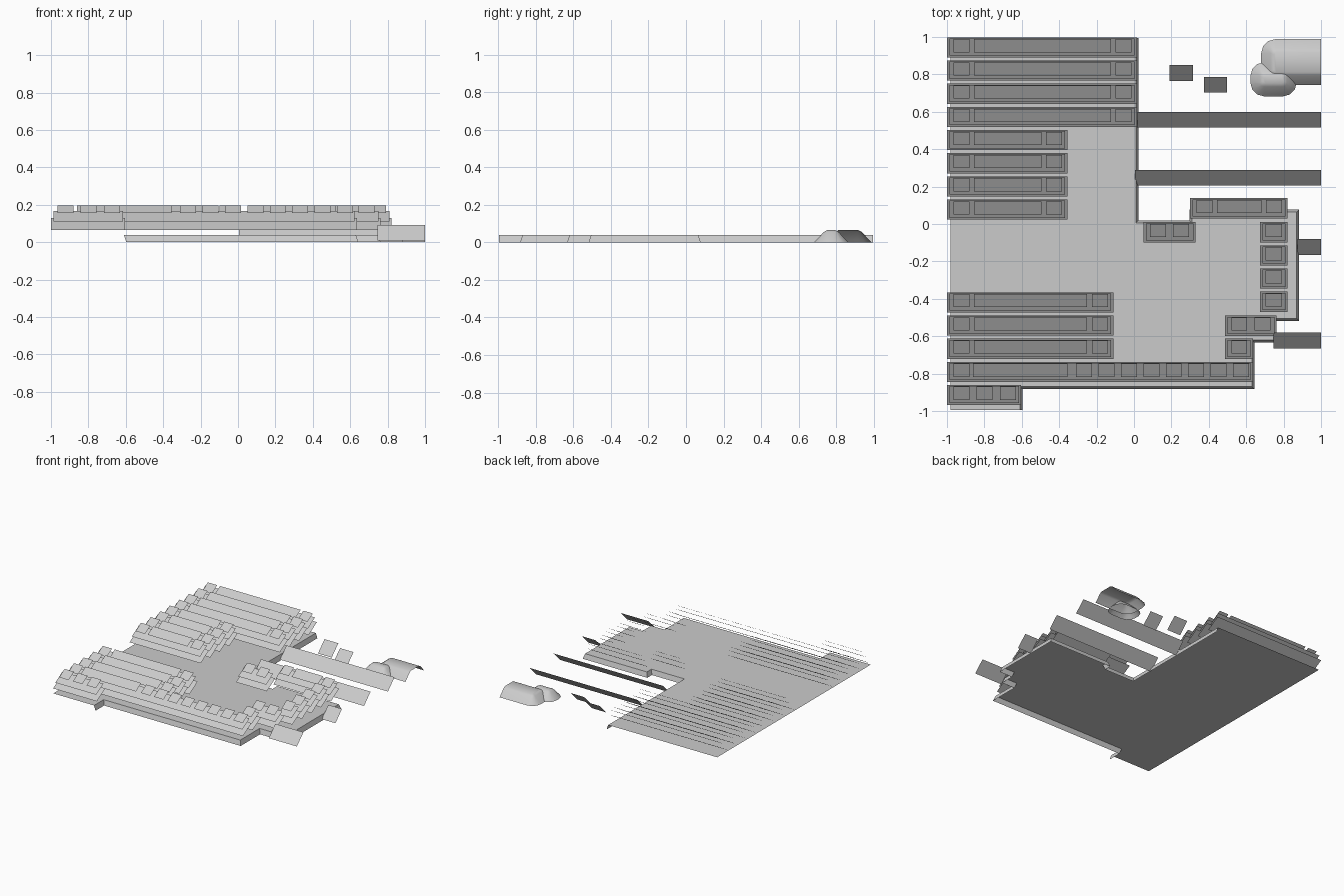
import bpy, bmesh, math

if "Cube" in bpy.data.objects:
    bpy.data.objects.remove(bpy.data.objects["Cube"])

grey = bpy.data.materials.new("light_grey")
grey.diffuse_color = (0.6, 0.6, 0.6, 1)
grey.use_nodes = True
grey.node_tree.nodes["Principled BSDF"].inputs["Base Color"].default_value = grey.diffuse_color


def make(name, bm):
    mesh = bpy.data.meshes.new(name)
    bm.to_mesh(mesh)
    bm.free()
    mesh.materials.append(grey)
    ob = bpy.data.objects.new(name, mesh)
    bpy.context.collection.objects.link(ob)
    return ob


def tilted(bm, x0, x1, y0, y1, z0, z1):
    """Flat sheet leaning back, low edge to the front."""
    bm.faces.new([bm.verts.new(p) for p in
                  ((x0, y0, z0), (x1, y0, z0), (x1, y1, z1), (x0, y1, z1))])


# Ground slab: a flat plan with flared skirts on the marked edges
plan = [(-0.98, -0.995), (-0.61, -0.995), (-0.61, -0.87), (0.63, -0.87),
        (0.63, -0.62), (0.75, -0.62), (0.75, -0.505), (0.87, -0.505),
        (0.87, 0.065), (0.31, 0.065), (0.31, 0.005), (0.01, 0.005),
        (0.01, 0.995), (-0.98, 0.995)]
bm = bmesh.new()
n = len(plan)
top = [bm.verts.new((x, y, 0.04)) for x, y in plan]
bm.faces.new(top)
low = []
for i, (x, y) in enumerate(plan):
    ox = oy = 0
    for a, b, skirted in ((plan[i - 1], plan[i], 1 <= i <= 12),
                          (plan[i], plan[(i + 1) % n], 1 <= i < 12)):
        if skirted and i not in (0, n - 1):
            dx, dy = b[0] - a[0], b[1] - a[1]
            d = math.hypot(dx, dy)
            if (a, b) != (plan[0], plan[1]):
                ox += dy / d * 0.013
                oy -= dx / d * 0.013
    low.append(bm.verts.new((x + ox, y + oy, 0)))
for i in range(1, 12):
    bm.faces.new((top[i], low[i], low[i + 1], top[i + 1]))
bmesh.ops.delete(bm, geom=[v for v in bm.verts if not v.link_faces], context='VERTS')
make("ground_slab", bm)

# Roof panels: three floating layers each (outer, inner, raised tiles)
S = 0.085
SLOPE = 0.6


def roof(name, x0, x1, ytop, tiles):
    bm = bmesh.new()
    y0 = ytop - 0.108
    tilted(bm, x0, x1, y0, ytop, 0.065, 0.065 + 0.108 * SLOPE)
    tilted(bm, x0 + 0.013, x1 - 0.013, y0 + 0.01, ytop - 0.006,
           0.112, 0.112 + 0.092 * SLOPE)
    for a, b in tiles:
        tilted(bm, a, b, ytop - 0.08, ytop - 0.01, 0.155, 0.155 + 0.07 * SLOPE)
    make(name, bm)


def long_tiles(x0, x1):
    return [(x0 + 0.035, x0 + 0.035 + S), (x0 + 0.145, x1 - 0.14),
            (x1 - 0.115, x1 - 0.115 + S)]


def small_tiles(start, count, pitch=0.124):
    return [(start + k * pitch, start + k * pitch + S) for k in range(count)]


for k in range(4):
    y = 0.998 - 0.124 * k
    roof("back_row", -1, 0.017, y, long_tiles(-1, 0.017))
    roof("middle_row", -1, -0.355, y - 0.495, long_tiles(-1, -0.355))
    roof("side_roof", 0.675, 0.822, 0.01 - 0.124 * k, [(0.703, 0.79)])
for k in range(3):
    y = -0.365 - 0.124 * k
    roof("front_row", -1, -0.11, y, long_tiles(-1, -0.11))
roof("long_front_row", -1, 0.637, -0.737, [(-0.965, -0.88), (-0.86, -0.355)]
     + small_tiles(-0.31, 8, 0.12))
roof("corner_row", -1, -0.603, -0.86, small_tiles(-0.965, 3))
roof("inner_wide_roof", 0.3, 0.822, 0.138, long_tiles(0.3, 0.822))
roof("inner_small_roof", 0.05, 0.33, 0.01, small_tiles(0.085, 2))
roof("step_roof_wide", 0.487, 0.763, -0.49, small_tiles(0.52, 2))
roof("step_roof_small", 0.487, 0.637, -0.613, small_tiles(0.52, 1))

# Leaning walkway strips and small boards
for name, x0, x1, y0 in (("long_strip", 0.02, 1, 0.515), ("long_strip", 0.005, 1, 0.205),
                         ("short_strip", 0.875, 1, -0.165),
                         ("short_strip", 0.745, 1, -0.665),
                         ("small_board", 0.19, 0.315, 0.765),
                         ("small_board", 0.375, 0.497, 0.702)):
    bm = bmesh.new()
    tilted(bm, x0, x1, y0, y0 + 0.085, 0.008, 0.093)
    make(name, bm)


# Rounded mounds, open underneath
def mound(name, x0, x1, y0, y1, open_end):
    bm = bmesh.new()
    rings = []
    for inset, z in ((0, 0), (0.012, 0.012), (0.052, 0.055), (0.07, 0.065)):
        r = max(0.075 - inset, 0.012)
        xr = x1 if open_end else x1 - inset
        corners = [(x0 + inset + r, y0 + inset + r, 180), (xr - r, y0 + inset + r, 270),
                   (xr - r, y1 - inset - r, 0), (x0 + inset + r, y1 - inset - r, 90)]
        ring = []
        for j, (cx, cy, a) in enumerate(corners):
            for s in range(4):
                t = math.radians(a + 30 * s)
                px, py = cx + r * math.cos(t), cy + r * math.sin(t)
                if open_end and j in (1, 2):      # straight cut end
                    px = x1
                    py = y0 + inset if j == 1 else y1 - inset
                    if s:
                        continue
                ring.append(bm.verts.new((px, py, z)))
        rings.append(ring)
    for a, b in zip(rings, rings[1:]):
        m = len(a)
        for i in range(m):
            k = (i + 1) % m
            if open_end and i == 4:               # leave the cut end open
                continue
            bm.faces.new((a[i], a[k], b[k], b[i]))
    bm.faces.new(rings[-1])
    ob = make(name, bm)
    bpy.context.view_layer.objects.active = ob
    ob.select_set(True)
    bpy.ops.object.shade_smooth_by_angle(angle=math.radians(40))
    ob.select_set(False)


mound("mound_arm", 0.68, 1.0, 0.742, 0.988, True)
mound("mound_lobe", 0.622, 0.87, 0.682, 0.865, False)
